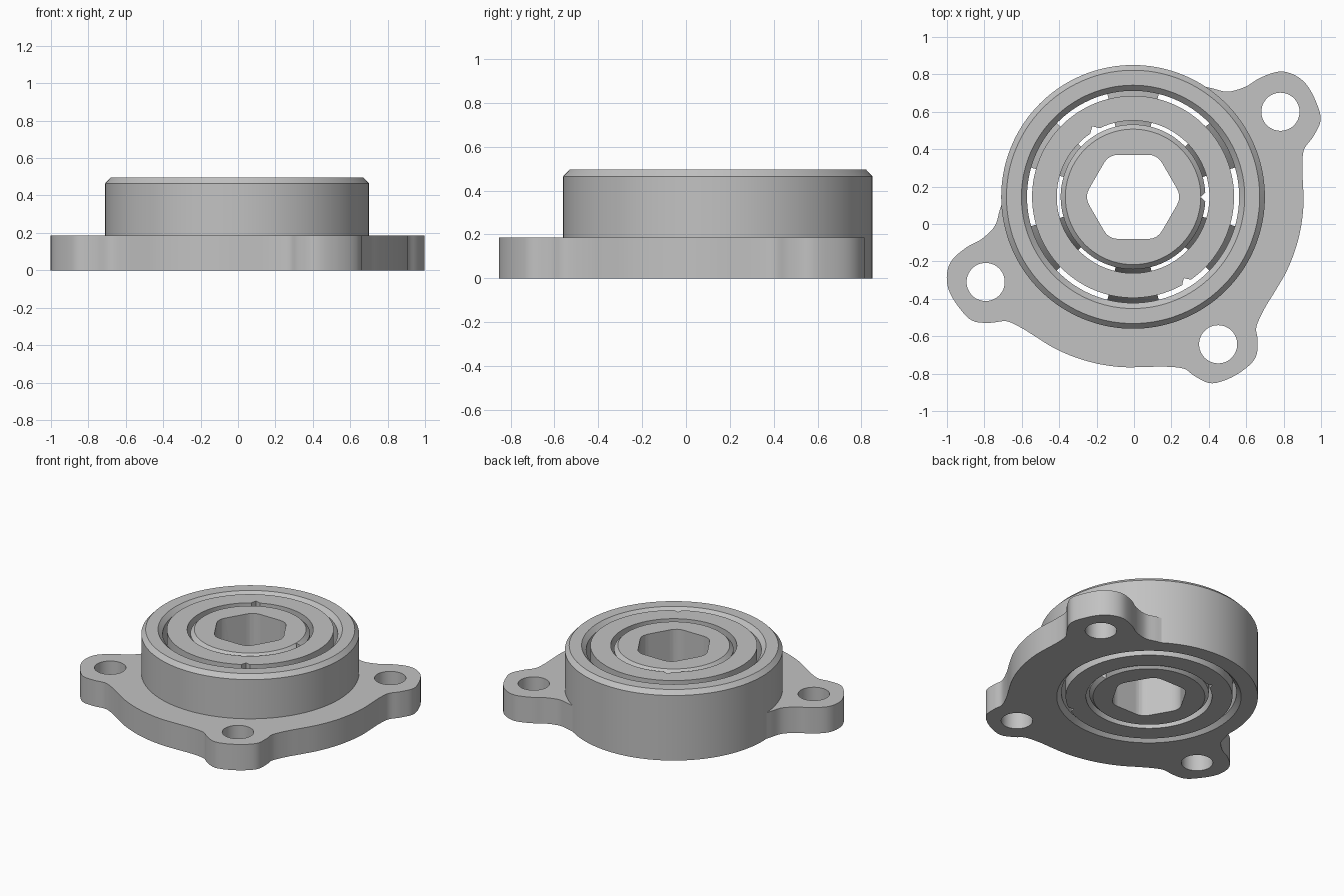
import bpy, bmesh, math
from mathutils import Vector

if "Cube" in bpy.data.objects:
    bpy.data.objects.remove(bpy.data.objects["Cube"], do_unlink=True)

CX, CY = -0.005, 0.145      # bearing axis
H, FLANGE_H = 0.495, 0.185
AXIS = -60                  # symmetry direction of the flange, degrees

grey = bpy.data.materials.new("light grey")
grey.use_nodes = True
grey.diffuse_color = (0.54, 0.54, 0.54, 1)
grey.node_tree.nodes["Principled BSDF"].inputs["Base Color"].default_value = grey.diffuse_color


def polar(deg, r, z=0.0):
    a = math.radians(deg)
    return Vector((CX + r * math.cos(a), CY + r * math.sin(a), z))


def finish(name, bm):
    bmesh.ops.recalc_face_normals(bm, faces=bm.faces)
    me = bpy.data.meshes.new(name)
    bm.to_mesh(me)
    bm.free()
    ob = bpy.data.objects.new(name, me)
    bpy.context.collection.objects.link(ob)
    me.materials.append(grey)
    return ob


def lathe(name, profile, start=0, sweep=360, steps=144):
    """Sweep a closed (r, z) profile around the bearing axis."""
    bm = bmesh.new()
    full = sweep == 360
    rings = [[bm.verts.new(polar(start + sweep * i / steps, r, z)) for r, z in profile]
             for i in range(steps if full else steps + 1)]
    n = len(profile)
    for i in range(steps):
        a, b = rings[i], rings[(i + 1) % len(rings)]
        for j in range(n):
            k = (j + 1) % n
            bm.faces.new((a[j], b[j], b[k], a[k]))
    if not full:
        bm.faces.new(rings[0])
        bm.faces.new(rings[-1])
    return finish(name, bm)


def prism(name, points, z0, z1):
    bm = bmesh.new()
    base = bm.faces.new([bm.verts.new((p.x, p.y, z0)) for p in points])
    ext = bmesh.ops.extrude_face_region(bm, geom=[base], use_keep_orig=True)
    for v in ext["geom"]:
        if isinstance(v, bmesh.types.BMVert):
            v.co.z = z1
    return finish(name, bm)


def disc(center, r, n, turn=0):
    return [center + Vector((r * math.cos(turn + math.tau * i / n),
                             r * math.sin(turn + math.tau * i / n), 0)) for i in range(n)]


def cut(ob, cutters):
    """Subtract the cutters, bake the result and drop them."""
    for c in cutters:
        m = ob.modifiers.new("cut", "BOOLEAN")
        m.operation, m.solver, m.object = "DIFFERENCE", "EXACT", c
        c.hide_render = True
    dg = bpy.context.evaluated_depsgraph_get()
    me = bpy.data.meshes.new_from_object(ob.evaluated_get(dg))
    ob.modifiers.clear()
    ob.data = me
    for c in cutters:
        bpy.data.objects.remove(c, do_unlink=True)


def smooth_loop(pts, steps=5):
    """Closed Catmull-Rom curve through the points."""
    out, n = [], len(pts)
    for i in range(n):
        p0, p1, p2, p3 = (pts[(i + k) % n] for k in (-1, 0, 1, 2))
        for s in range(steps):
            t = s / steps
            out.append(0.5 * (2 * p1 + (p2 - p0) * t + (2 * p0 - 5 * p1 + 4 * p2 - p3) * t ** 2
                              + (3 * p1 - p0 - 3 * p2 + p3) * t ** 3))
    return out


def cutter(points):
    return prism("cutter", points, -0.1, H + 0.1)


# Flange: half outline as (angle from the axis, radius), mirrored
half = [(7, 1.083), (11, 1.014), (13.5, 0.958), (19.8, 0.922)]
half += [(a, 0.912) for a in range(26, 67, 8)]
half += [(70.9, 0.922), (75.6, 0.95), (78.6, 1.018), (82.4, 1.085), (87.8, 1.103),
         (93.2, 1.104), (97.5, 1.077), (100.8, 1.024), (103.2, 0.927), (104.4, 0.842),
         (108, 0.757), (113.8, 0.719), (119, 0.695)]
half += [(a, 0.67) for a in range(130, 171, 10)]
outline = [(0, 1.1)] + half + [(180, 0.67)] + [(-a, r) for a, r in reversed(half)]
flange = prism("mounting_flange", smooth_loop([polar(AXIS + a, r) for a, r in outline]),
               0, FLANGE_H)
centre = polar(0, 0)
bolt_holes = [cutter(disc(polar(AXIS + a, 0.91), 0.102, 48)) for a in (-90, 0, 90)]
cut(flange, bolt_holes + [cutter(disc(centre, 0.7, 144))])

# Housing ring, chamfered on the outer top edge and both bore edges
housing = lathe("outer_housing", [(0.705, 0), (0.705, H - 0.03), (0.677, H), (0.597, H),
                                  (0.567, H - 0.03), (0.567, 0.03), (0.597, 0)])

# Floating middle ring with two small notches
ring = lathe("middle_ring", [(0.54, 0), (0.54, H), (0.408, H), (0.408, 0)])
cut(ring, [cutter(disc(polar(a, r), 0.028, 4, math.radians(a)))
           for a, r in ((-58, 0.54), (120, 0.408))])

# Core with rounded hexagonal socket and one notch
core = lathe("hex_core", [(0.387, 0.025), (0.387, H - 0.025), (0.362, H), (0.1, H),
                          (0.1, 0), (0.362, 0)])
corners = disc(centre, 0.26, 6)
hexagon = []
for i, p in enumerate(corners):
    a = p.lerp(corners[i - 1], 0.2)
    b = p.lerp(corners[(i + 1) % 6], 0.2)
    hexagon += [a.lerp(p, t).lerp(p.lerp(b, t), t) for t in (0, 0.25, 0.5, 0.75, 1)]
cut(core, [cutter(hexagon), cutter(disc(polar(0, 0.387), 0.025, 4))])

# Sloped retaining tabs bridging both gaps
tabs = []
for i in range(6):
    for label, r0, r1 in (("outer", 0.53, 0.57), ("inner", 0.375, 0.412)):
        tabs.append(lathe(f"{label}_tab_{i + 1}",
                          [(r0, 0.12), (r1, 0.2), (r1, H - 0.2), (r0, H - 0.12)],
                          16 + 60 * i, 28, 10))

# Smooth curved walls, keep edges sharp
bpy.ops.object.select_all(action="DESELECT")
for ob in [flange, housing, ring, core] + tabs:
    ob.select_set(True)
bpy.context.view_layer.objects.active = housing
bpy.ops.object.shade_smooth_by_angle(angle=math.radians(25))
